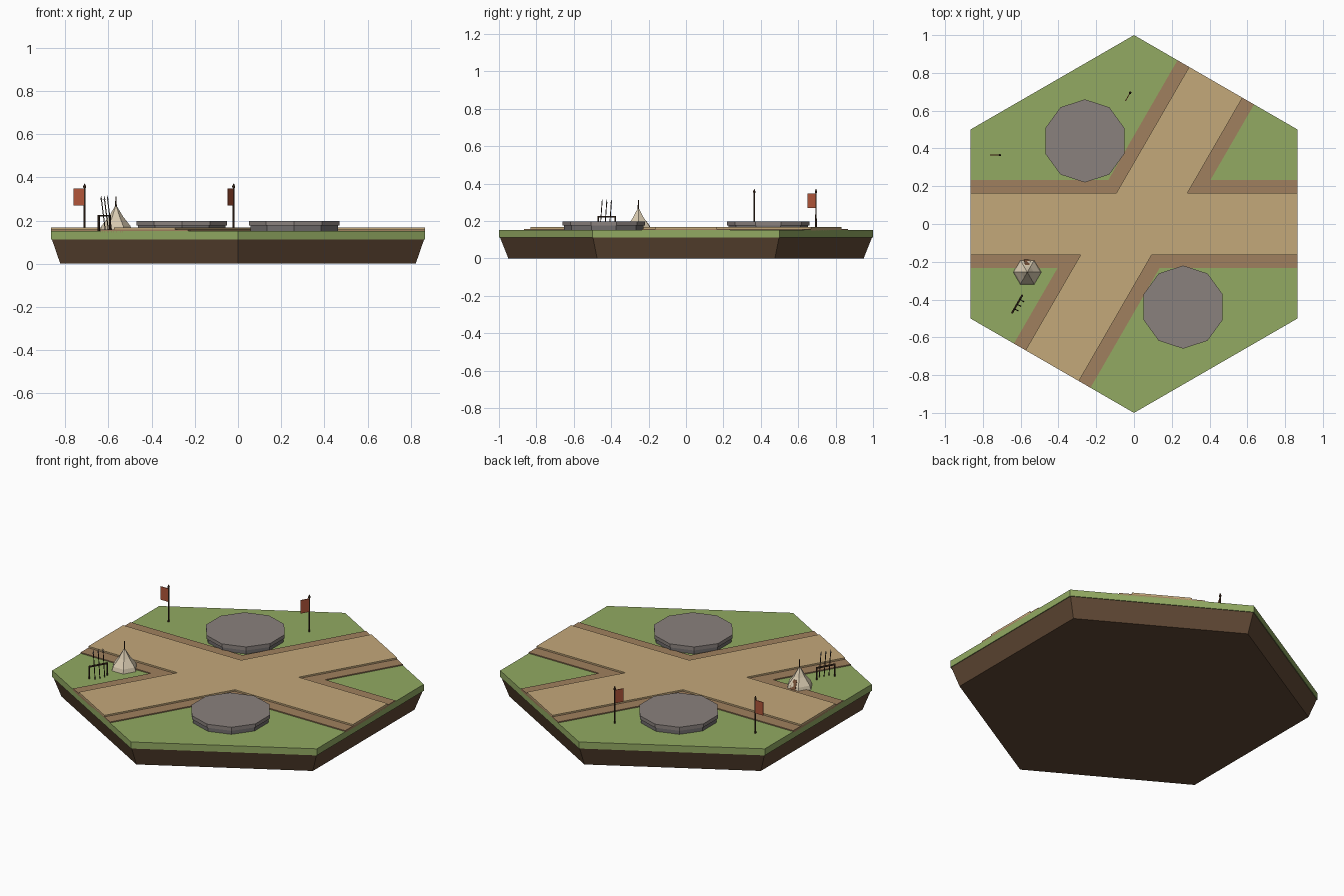
import bpy, bmesh
from math import pi, sin, cos, tan, radians, sqrt
from mathutils import Vector

if "Cube" in bpy.data.objects:
    bpy.data.objects.remove(bpy.data.objects["Cube"])


def lin(c):
    return c / 12.92 if c <= 0.04045 else ((c + 0.055) / 1.055) ** 2.4


def material(name, r, g, b):
    m = bpy.data.materials.new(name)
    m.diffuse_color = (lin(r / 255), lin(g / 255), lin(b / 255), 1)
    m.use_nodes = True
    m.node_tree.nodes["Principled BSDF"].inputs["Base Color"].default_value = m.diffuse_color
    return m


GRASS = material("grass", 146, 170, 98)
DIRT = material("dirt", 96, 72, 52)
ROAD = material("road", 196, 168, 122)
SHOULDER = material("shoulder", 160, 128, 94)
STONE = material("stone", 138, 129, 125)
DARK_STONE = material("dark_stone", 112, 108, 108)
WOOD = material("wood", 66, 46, 32)
CLOTH = material("cloth", 178, 86, 58)
CANVAS = material("canvas", 216, 202, 176)
DOOR = material("door", 120, 82, 56)


def loft(name, rings, mat):
    """Join equal-length rings of points into a closed, flat-faced solid."""
    bm = bmesh.new()
    loops = [[bm.verts.new(p) for p in ring] for ring in rings]
    n = len(loops[0])
    for a, b in zip(loops, loops[1:]):
        for i in range(n):
            j = (i + 1) % n
            bm.faces.new((a[i], a[j], b[j], b[i]))
    bm.faces.new(loops[0][::-1])
    bm.faces.new(loops[-1])
    bmesh.ops.recalc_face_normals(bm, faces=bm.faces[:])
    me = bpy.data.meshes.new(name)
    bm.to_mesh(me)
    bm.free()
    me.materials.append(mat)
    ob = bpy.data.objects.new(name, me)
    bpy.context.collection.objects.link(ob)
    return ob


def polygon(n, r, z, centre=(0, 0), phase=0):
    return [(centre[0] + r * cos(phase + 2 * pi * i / n),
             centre[1] + r * sin(phase + 2 * pi * i / n), z) for i in range(n)]


def turned(name, n, profile, mat, centre=(0, 0), phase=0):
    return loft(name, [polygon(n, r, z, centre, phase) for r, z in profile], mat)


def rod(name, a, b, r0, r1, mat, n=6):
    a, b = Vector(a), Vector(b)
    q = (b - a).to_track_quat('Z', 'Y')
    return loft(name, [[p + q @ Vector(v) for v in polygon(n, r, 0)]
                       for p, r in ((a, r0), (b, r1))], mat)


# Hexagonal ground tile
turned("dirt_base", 6, [(0.95, 0), (0.995, 0.113)], DIRT, phase=pi / 2)
turned("grass_top", 6, [(1, 0.113), (1, 0.152)], GRASS, phase=pi / 2)


# Crossing roads: two straight bands at 60 degrees, ending on the tile edges
def crossing(name, h, z0, z1, mat):
    e, t = sqrt(3) / 2, radians(60)

    def turn(x, y):
        return (x * cos(t) - y * sin(t), x * sin(t) + y * cos(t))

    half = [(e, -h), (e, h), (h / tan(t) + h / sin(t), h),
            turn(e, -h), turn(e, h), (h / tan(t) - h / sin(t), h)]
    pts = half + [(-x, -y) for x, y in half]
    loft(name, [[(x, y, z) for x, y in pts] for z in (z0, z1)], mat)


crossing("road_shoulder", 0.234, 0.145, 0.158, SHOULDER)
crossing("road_surface", 0.163, 0.15, 0.167, ROAD)

# Two ten-sided stone building pads
for s, side in ((1, "front"), (-1, "back")):
    c = (0.26 * s, -0.44 * s)
    turned(side + "_pad_base", 10, [(0.213, 0.145), (0.213, 0.176)], DARK_STONE, c, pi / 2)
    turned(side + "_pad_top", 10, [(0.22, 0.176), (0.22, 0.197)], STONE, c, pi / 2)

# Flags on poles
for i, (x, y, ang) in enumerate(((-0.71, 0.365, 180), (-0.02, 0.695, 240))):
    tag = "_%d" % (i + 1)
    turned("flag_pole" + tag, 6, [(0.005, 0.15), (0.004, 0.35)], WOOD, (x, y))
    turned("flag_tip" + tag, 6, [(0.006, 0.35), (0.007, 0.358), (0.001, 0.372)], WOOD, (x, y))
    d = Vector((cos(radians(ang)), sin(radians(ang)), 0))
    nrm = Vector((-d.y, d.x, 0)) * 0.002
    p = Vector((x, y, 0))
    face = [p + d * u + Vector((0, 0, z))
            for u, z in ((0, 0.27), (0.052, 0.27), (0.052, 0.348), (0, 0.348))]
    loft("flag" + tag, [[v - nrm for v in face], [v + nrm for v in face]], CLOTH)

# Six-sided tent with centre pole and door
tc = (-0.565, -0.255)
turned("tent", 6, [(0.075, 0.15), (0.067, 0.175), (0.034, 0.217), (0.005, 0.265)], CANVAS, tc)
turned("tent_pole", 6, [(0.004, 0.25), (0.003, 0.312)], WOOD, tc)
door = [[(tc[0] + sx * w, tc[1] + d + o, z) for sx, w, d, z in
         ((-1, 0.018, 0.065, 0.15), (1, 0.018, 0.065, 0.15),
          (1, 0.017, 0.058, 0.175), (1, 0.011, 0.036, 0.205),
          (-1, 0.011, 0.036, 0.205), (-1, 0.017, 0.058, 0.175))] for o in (-0.004, 0.003)]
loft("tent_door", door, DOOR)

# Spear rack: two posts, a rail and three leaning spears
start, end = Vector((-0.645, -0.47, 0)), Vector((-0.592, -0.378, 0))
out = Vector((0.866, -0.5, 0))
up = Vector((0, 0, 1))
for k, p in enumerate((start, end)):
    rod("rack_post_%d" % (k + 1), p + up * 0.15, p + up * 0.226, 0.005, 0.005, WOOD)
rod("rack_rail", start + up * 0.222, end + up * 0.222, 0.005, 0.005, WOOD)
for k in range(3):
    p = start.lerp(end, 0.23 + 0.27 * k)
    foot, head = p + out * 0.022 + up * 0.15, p + out * 0.001 + up * 0.295
    rod("spear_shaft_%d" % (k + 1), foot, head, 0.0025, 0.0025, WOOD, 5)
    rod("spear_head_%d" % (k + 1), head, head + (head - foot) * 0.14, 0.005, 0.0005, DARK_STONE, 4)
